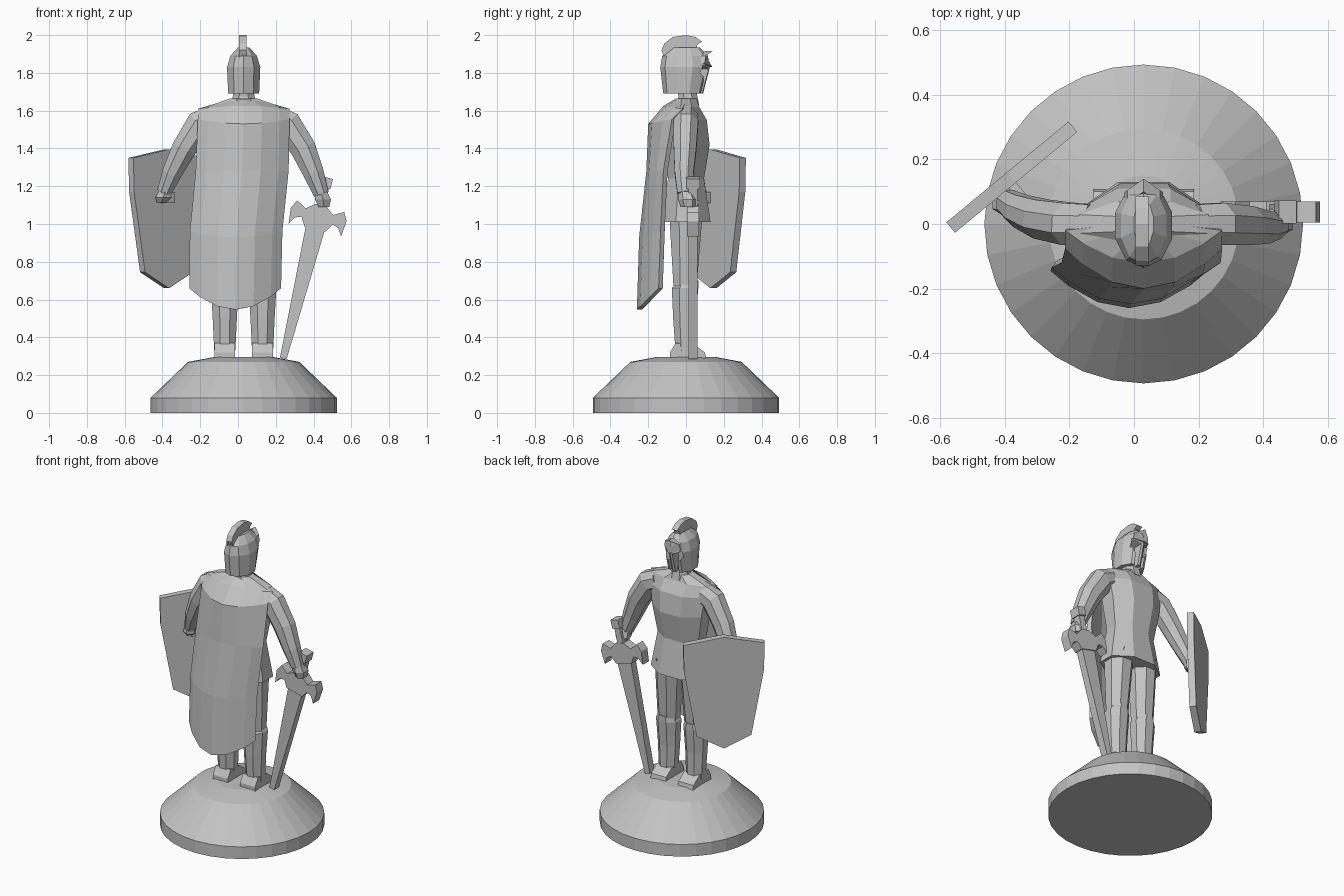
import bpy, bmesh, math
from mathutils import Vector

if "Cube" in bpy.data.objects:
    bpy.data.objects.remove(bpy.data.objects["Cube"])

stone = bpy.data.materials.new("grey stone")
stone.diffuse_color = (0.55, 0.55, 0.55, 1)
stone.use_nodes = True
stone.node_tree.nodes["Principled BSDF"].inputs["Base Color"].default_value = stone.diffuse_color
CX = 0.03  # figure and base share this x centre


def make(name, verts, faces, fix=True):
    me = bpy.data.meshes.new(name)
    me.from_pydata([tuple(v) for v in verts], [], faces)
    if fix:
        bm = bmesh.new()
        bm.from_mesh(me)
        bmesh.ops.recalc_face_normals(bm, faces=bm.faces)
        bm.to_mesh(me)
        bm.free()
    me.materials.append(stone)
    ob = bpy.data.objects.new(name, me)
    bpy.context.collection.objects.link(ob)
    return ob


def loft(name, rings, n=8, tilt=False, off=0.5):
    """Closed tube through rings (x, y, z, rx, ry); tilt follows the path."""
    verts, faces = [], []
    k = 1 / math.cos(math.pi / n) if off else 1
    cs = [Vector(r[:3]) for r in rings]
    for i, r in enumerate(rings):
        u, v = Vector((1, 0, 0)), Vector((0, 1, 0))
        if tilt:
            t = (cs[min(i + 1, len(cs) - 1)] - cs[max(i - 1, 0)]).normalized()
            u = v.cross(t).normalized()
            v = t.cross(u)
        for j in range(n):
            a = 2 * math.pi * (j + off) / n
            verts.append(cs[i] + u * r[3] * k * math.cos(a) + v * r[4] * k * math.sin(a))
    for i in range(len(rings) - 1):
        for j in range(n):
            m = (j + 1) % n
            faces.append((i * n + j, i * n + m, i * n + n + m, i * n + n + j))
    last = (len(rings) - 1) * n
    faces += [tuple(range(n)), tuple(range(last, last + n))]
    return make(name, verts, faces)


def slab(name, pts, place, half):
    """Flat outline pts extruded by +-half; place maps (a, b, depth) to 3D."""
    n = len(pts)
    verts = [place(a, b, d) for d in (-half, half) for a, b in pts]
    faces = [tuple(range(n)), tuple(range(n, 2 * n))]
    faces += [(i, (i + 1) % n, n + (i + 1) % n, n + i) for i in range(n)]
    return make(name, verts, faces)


def mirrored(half_pts):
    return half_pts + [(-a, b) for a, b in reversed(half_pts) if a]


# Base: rim, slope and shallow crown
loft("base", [(CX, 0, z, r, r) for z, r in
              ((0, .493), (.08, .493), (.27, .295), (.297, .15))], n=32, off=0)

# Legs, greaves and feet
for side, word in ((-1, "left"), (1, "right")):
    def lx(o):
        return CX + side * o
    loft(word + "_leg", [(lx(.1), -.005, .32, .053, .05), (lx(.1), -.005, .5, .06, .055),
                         (lx(.098), -.005, .68, .066, .062), (lx(.09), 0, 1.08, .085, .09)])
    loft(word + "_greave", [(lx(.1), -.003, .33, .056, .053), (lx(.1), -.008, .5, .064, .06),
                            (lx(.1), -.005, .66, .073, .07), (lx(.1), .01, .7, .05, .055)])
    slab(word + "_foot", [(-.085, .28), (-.085, .32), (-.055, .37), (.045, .36), (.1, .32), (.11, .28)],
         lambda a, b, d: (lx(.1) + d, a, b), .055)

# Tunic
loft("tunic", [(CX, 0, 1.01, .19, .13), (CX, 0, 1.24, .15, .095), (CX, .005, 1.42, .18, .12),
               (CX, 0, 1.55, .2, .11), (CX, 0, 1.62, .2, .07), (CX, 0, 1.665, .07, .055)])
loft("neck", [(CX, .01, 1.63, .065, .06), (CX, .01, 1.675, .058, .05), (CX, .005, 1.72, .05, .05)])

# Arms and hands
loft("left_arm", [(-.13, 0, 1.56, .07, .06), (-.2, 0, 1.53, .075, .065), (-.285, .015, 1.4, .065, .06),
                  (-.35, .04, 1.27, .052, .05), (-.39, .065, 1.17, .038, .04)], tilt=True)
loft("left_hand", [(-.385, .065, 1.18, .03, .035), (-.395, .072, 1.14, .042, .045),
                   (-.405, .08, 1.115, .025, .03)], n=6)
loft("right_arm", [(.19, 0, 1.56, .07, .06), (.26, 0, 1.53, .075, .065), (.345, -.005, 1.4, .068, .06),
                   (.4, -.01, 1.27, .055, .05), (.44, -.005, 1.16, .04, .04)], tilt=True)
loft("right_hand", [(.438, 0, 1.18, .03, .035), (.45, .01, 1.13, .042, .045),
                    (.455, .012, 1.09, .028, .035)], n=6)

# Cape: curved grid, rows of (z middle, z side, x centre, half width, y middle, y side)
rows = [(1.66, 1.655, CX, .09, -.06, 0), (1.625, 1.61, CX, .242, -.12, -.02),
        (1.53, 1.555, CX, .243, -.2, -.075), (1.28, 1.28, .022, .246, -.21, -.12),
        (.93, .96, -.01, .245, -.248, -.135), (.547, .66, -.015, .243, -.26, -.145)]
us = (-1, -.78, -.4, 0, .4, .78, 1)
cv, cf = [], []
for zm, zs, cx, hw, ym, ys in rows:
    cv += [(cx + hw * u, ym + (ys - ym) * u * u, zm + (zs - zm) * u * u) for u in us]
w = len(us)
for j in range(len(rows) - 1):
    for i in range(w - 1):
        a, b = j * w + i, (j + 1) * w + i
        cf.append((b, b + 1, a + 1, a))
cape = make("cape", cv, cf, fix=False)
mod = cape.modifiers.new("thickness", "SOLIDIFY")
mod.thickness, mod.offset = .028, -1

# Helmet with two face openings either side of a nose guard
helmet = loft("helmet", [(CX, -.015, 1.69, .082, .1), (CX, -.005, 1.83, .088, .125),
                         (CX, -.005, 1.89, .07, .115), (CX, 0, 1.935, .03, .07)], n=10)
for s in (-1, 1):
    cut = slab("face_cutter", [(.012, 1.6), (.03, 1.6), (.035, 1.76), (.065, 1.8), (.06, 1.84), (.012, 1.82)],
               lambda a, b, d: (CX + s * a, .13 + d, b), .075)
    cut.hide_render = True
    cut.hide_viewport = True
    mod = helmet.modifiers.new("opening", "BOOLEAN")
    mod.operation, mod.object, mod.solver = "DIFFERENCE", cut, "EXACT"
# Raised brow peak
slab("helmet_brow", [(-.06, 1.85), (0, 1.83), (.06, 1.85), (.05, 1.89), (0, 1.915), (-.05, 1.89)],
     lambda a, b, d: (CX + a, .12 + d - abs(a) * .7, b), .02)
# Crest
slab("helmet_crest", [(-.11, 1.87), (-.13, 1.92), (-.115, 1.955), (-.07, 1.99), (0, 2.0), (.05, 1.99),
                      (.085, 1.965), (.06, 1.95), (.05, 1.9), (0, 1.9)],
     lambda a, b, d: (CX - .005 + d, a, b), .02)

# Shield: turned flat plate
u = Vector((.77, .635, 0)).normalized()
nrm = Vector((-u.y, u.x, 0))
mid = Vector((-.378, .145, 0))
slab("shield", mirrored([(0, 1.395), (.245, 1.35), (.24, 1.17), (.165, .745), (0, .66)]),
     lambda a, b, d: mid + u * a + nrm * d + Vector((0, 0, b)), .021)
# Arm strap joining hand to shield
slab("shield_grip", [(-.03, 1.11), (.03, 1.11), (.03, 1.17), (-.03, 1.17)],
     lambda a, b, d: mid + u * (a - .03) + nrm * (d - .04) + Vector((0, 0, b)), .03)

# Sword, laid out along its leaning axis (across, along)
def sword(a, b, d):
    return (.475 + .971 * a - .239 * b, .037 + d, 1.245 - .239 * a - .971 * b)


slab("sword_blade", mirrored([(.055, .2), (.018, .985)]), sword, .025)
slab("sword_guard", mirrored([(.03, .15), (.075, .185), (.128, .155), (.152, .2), (.143, .285),
                              (.118, .245), (.085, .235), (.058, .28)]), sword, .032)
slab("sword_grip", mirrored([(.02, .03), (.022, .2)]), sword, .025)
slab("sword_pommel", mirrored([(.028, 0), (.028, .055)]), sword, .036)
